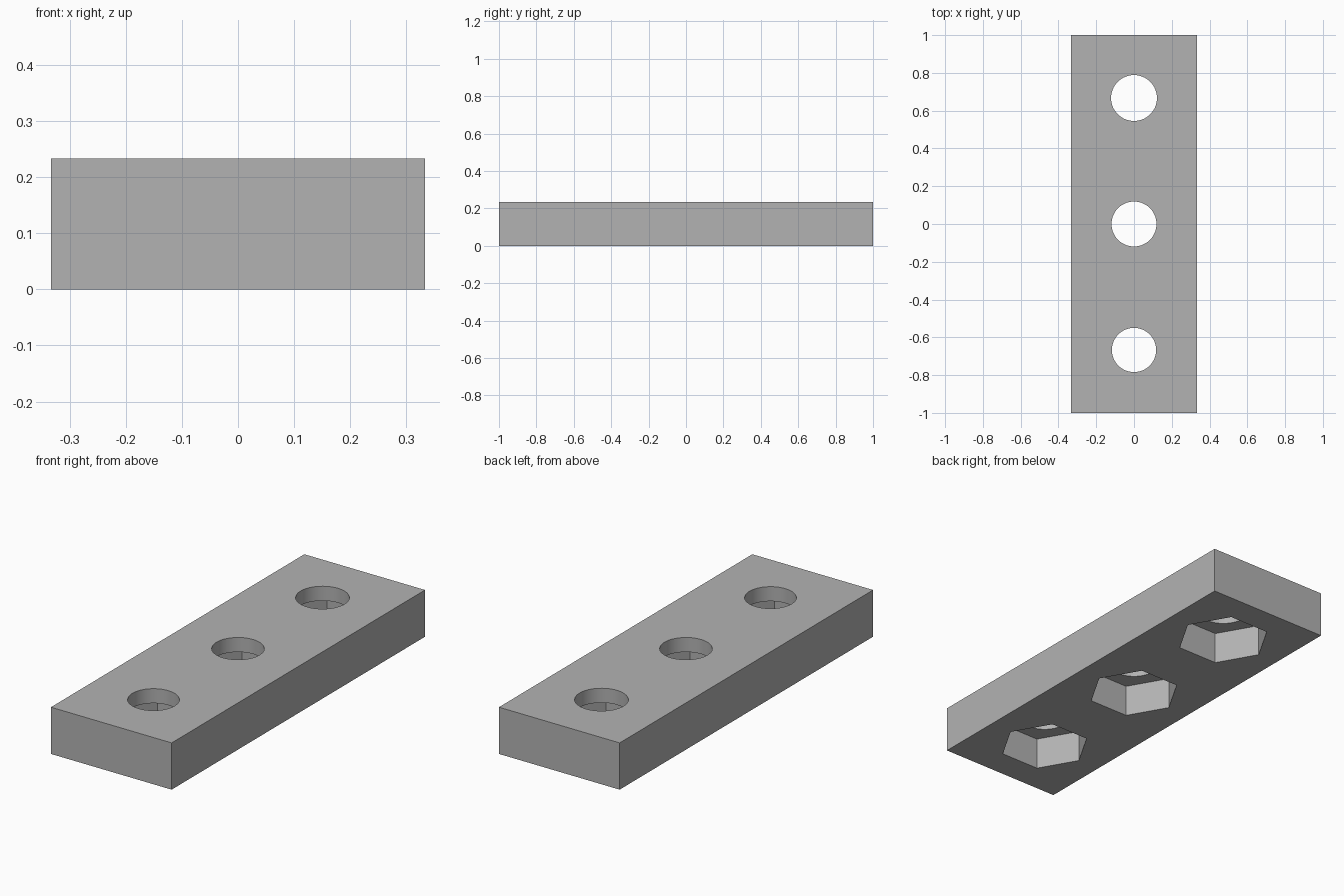
import bpy
import math

default = bpy.data.objects.get("Cube")
if default:
    bpy.data.objects.remove(default, do_unlink=True)

WIDTH, LENGTH, HEIGHT = 0.667, 2.0, 0.2335
POCKET_DEPTH = 0.161
# position along the bar, bolt hole radius, nut pocket corner radius
HOLES = [(-0.667, 0.117, 0.214), (0, 0.119, 0.218), (0.667, 0.1215, 0.222)]

# single flat grey
grey = bpy.data.materials.new("plain_grey")
grey.use_nodes = True
colour = (0.45, 0.45, 0.45, 1)
grey.diffuse_color = colour
grey.node_tree.nodes["Principled BSDF"].inputs["Base Color"].default_value = colour

# solid bar
bpy.ops.mesh.primitive_cube_add(size=1, location=(0, 0, HEIGHT / 2))
bar = bpy.context.object
bar.name = "drilled_bar"
bar.scale = (WIDTH, LENGTH, HEIGHT)
bpy.ops.object.transform_apply(location=True, rotation=False, scale=True)
bar.data.materials.append(grey)


def cut(name, sides, radius, y, bottom, top, turn=0):
    """Cut an upright prism out of the bar."""
    bpy.ops.mesh.primitive_cylinder_add(
        vertices=sides, radius=radius, depth=top - bottom,
        location=(0, y, (top + bottom) / 2), rotation=(0, 0, turn))
    cutter = bpy.context.object
    cutter.name = name
    cutter.hide_render = True
    cutter.data.materials.append(grey)
    bpy.context.view_layer.objects.active = bar
    mod = bar.modifiers.new(name, "BOOLEAN")
    mod.operation = "DIFFERENCE"
    mod.solver = "EXACT"
    mod.object = cutter
    bpy.ops.object.modifier_apply(modifier=mod.name)
    bpy.data.objects.remove(cutter, do_unlink=True)


# hexagonal nut pockets from below, round bolt holes through to the top
for y, hole_radius, pocket_radius in HOLES:
    cut("nut_pocket", 6, pocket_radius, y, -0.1, POCKET_DEPTH, math.radians(30))
    cut("bolt_hole", 64, hole_radius, y, 0.05, HEIGHT + 0.1)

# smooth hole walls, sharp edges elsewhere
bpy.ops.object.select_all(action="DESELECT")
bar.select_set(True)
bpy.context.view_layer.objects.active = bar
bpy.ops.object.shade_smooth_by_angle(angle=math.radians(30))
